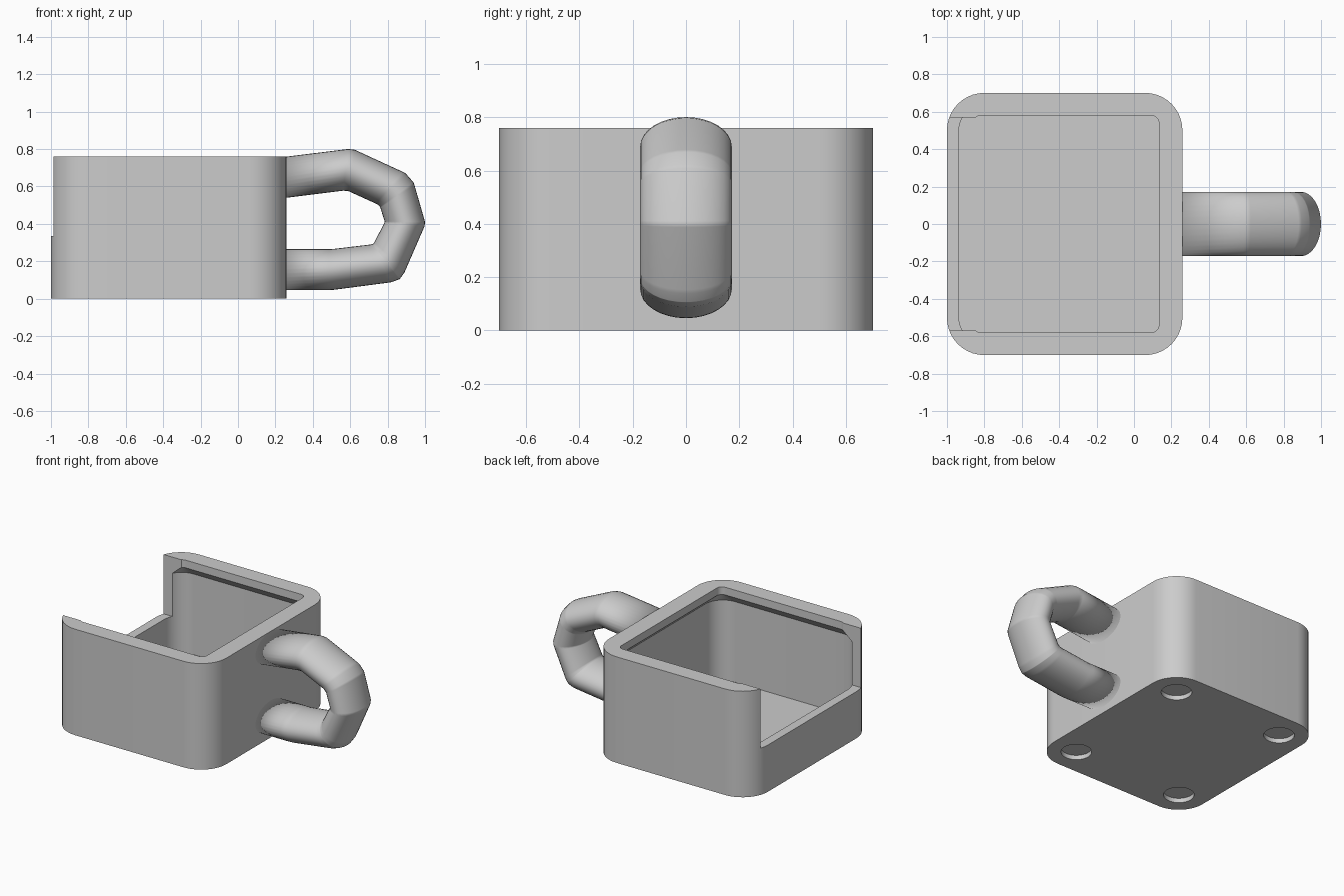
import bpy
import bmesh
from math import sin, cos, pi, radians
from mathutils import Vector

default = bpy.data.objects.get("Cube")
if default:
    bpy.data.objects.remove(default, do_unlink=True)

grey = bpy.data.materials.new("light grey")
grey.use_nodes = True
COLOUR = (0.604, 0.604, 0.604, 1)
grey.diffuse_color = COLOUR
grey.node_tree.nodes["Principled BSDF"].inputs["Base Color"].default_value = COLOUR


def loft(name, rings):
    """Skin a closed solid over a list of equal-length point rings."""
    bm = bmesh.new()
    loops = [[bm.verts.new(p) for p in ring] for ring in rings]
    n = len(loops[0])
    for a, b in zip(loops, loops[1:]):
        for i in range(n):
            j = (i + 1) % n
            bm.faces.new((a[i], a[j], b[j], b[i]))
    bm.faces.new(loops[0])
    bm.faces.new(loops[-1])
    bmesh.ops.recalc_face_normals(bm, faces=bm.faces)
    mesh = bpy.data.meshes.new(name)
    bm.to_mesh(mesh)
    bm.free()
    mesh.materials.append(grey)
    obj = bpy.data.objects.new(name, mesh)
    bpy.context.collection.objects.link(obj)
    return obj


def rounded_ring(x0, x1, half_y, r, z, steps=10):
    """Rounded rectangle at height z, counter-clockwise."""
    centres = ((x1 - r, half_y - r), (x0 + r, half_y - r),
               (x0 + r, r - half_y), (x1 - r, r - half_y))
    return [Vector((cx + r * cos((q + k / steps) * pi / 2),
                    cy + r * sin((q + k / steps) * pi / 2), z))
            for q, (cx, cy) in enumerate(centres) for k in range(steps + 1)]


def select_only(obj):
    bpy.ops.object.select_all(action='DESELECT')
    obj.select_set(True)
    bpy.context.view_layer.objects.active = obj


def cut(target, cutter):
    """Subtract the cutter and throw it away."""
    cutter.hide_render = True
    mod = target.modifiers.new("cut", 'BOOLEAN')
    mod.operation = 'DIFFERENCE'
    mod.solver = 'EXACT'
    mod.object = cutter
    select_only(target)
    bpy.ops.object.modifier_apply(modifier=mod.name)
    bpy.data.objects.remove(cutter, do_unlink=True)


# Tray body with rounded corners
LEFT, RIGHT, HALF, HEIGHT, CORNER = -1.0, 0.259, 0.701, 0.76, 0.2
WALL, FLOOR = 0.064, 0.068
body = loft("tray_body", [rounded_ring(LEFT, RIGHT, HALF, CORNER, z)
                          for z in (0, HEIGHT)])

# Thin-walled cavity that narrows under an overhanging rim
cavity = (LEFT + WALL, RIGHT - WALL, HALF - WALL, CORNER - WALL)
mouth = (-0.86, 0.133, 0.58, 0.04)
cut(body, loft("cavity_cutter", [
    rounded_ring(*shape, z) for shape, z in
    ((cavity, FLOOR), (cavity, 0.645), (mouth, 0.705), (mouth, 0.85))]))

# Open end above the low wall
cut(body, loft("opening_cutter", [rounded_ring(-1.1, -0.8, 0.569, 0.01, z, 1)
                                  for z in (0.335, 0.9)]))

# Round recesses under the four corners
for x in (LEFT + CORNER - 0.005, RIGHT - CORNER + 0.005):
    for y in (HALF - CORNER + 0.005, CORNER - HALF - 0.005):
        cut(body, loft("recess_cutter", [
            [Vector((x + 0.1 * cos(t * pi / 16), y + 0.1 * sin(t * pi / 16), z))
             for t in range(32)] for z in (-0.1, 0.032)]))

# Handle: oval tube through stations of (outer x, z, inner x, z)
stations = [Vector(s) for s in (
    (0.22, 0.755, 0.22, 0.535), (0.61, 0.803, 0.58, 0.58),
    (0.895, 0.672, 0.745, 0.505), (0.94, 0.62, 0.76, 0.49),
    (1.003, 0.40, 0.785, 0.41), (0.89, 0.14, 0.725, 0.295),
    (0.865, 0.105, 0.718, 0.292), (0.82, 0.088, 0.71, 0.29),
    (0.50, 0.046, 0.50, 0.265), (0.22, 0.046, 0.22, 0.265))]


def handle_ring(station, sides=32):
    ox, oz, ix, iz = station
    outer, inner = Vector((ox, 0, oz)), Vector((ix, 0, iz))
    mid, reach = (outer + inner) / 2, (outer - inner) / 2
    return [mid + reach * cos(2 * pi * k / sides)
            + Vector((0, 0.172 * sin(2 * pi * k / sides), 0))
            for k in range(sides)]


# Each bend is eased by a pair of rings close to the corner
eased = [stations[0]]
for before, here, after in zip(stations, stations[1:], stations[2:]):
    eased += [here.lerp(before, 0.05), here.lerp(after, 0.05)]
eased.append(stations[-1])
handle = loft("handle", [handle_ring(s) for s in eased])

for obj, angle in ((body, 30), (handle, 40)):
    select_only(obj)
    bpy.ops.object.shade_smooth_by_angle(angle=radians(angle))
handle.modifiers.new("even_shading", 'WEIGHTED_NORMAL')
